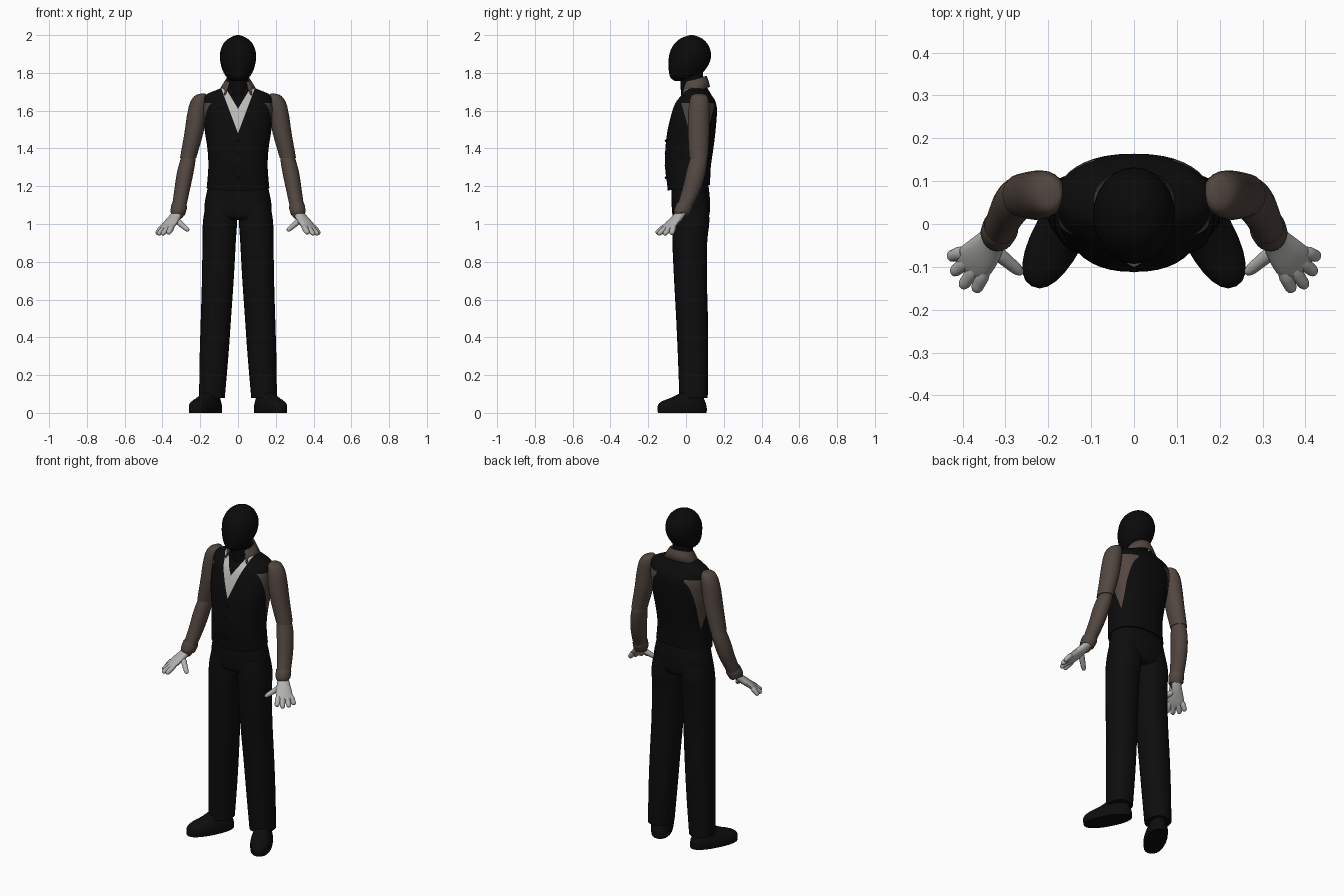
import bpy, bmesh, math
from mathutils import Vector

cube = bpy.data.objects.get("Cube")
if cube:
    bpy.data.objects.remove(cube, do_unlink=True)


def material(name, r, g, b):
    m = bpy.data.materials.new(name)
    m.use_nodes = True
    m.diffuse_color = (r, g, b, 1)
    bsdf = next(n for n in m.node_tree.nodes if n.type == 'BSDF_PRINCIPLED')
    bsdf.inputs["Base Color"].default_value = (r, g, b, 1)
    bsdf.inputs["Roughness"].default_value = 0.8
    return m


SKIN = material("black_skin", .003, .003, .003)
VEST = material("vest_black", .0035, .0035, .0035)
PANTS = material("trouser_black", .004, .004, .004)
SLEEVE = material("brown_shirt", .085, .062, .051)
WHITE = material("white_shirt", .5, .5, .48)
GLOVE = material("glove_grey", .44, .44, .43)
parts = []


def finish(bm, name, mats):
    bmesh.ops.recalc_face_normals(bm, faces=bm.faces)
    me = bpy.data.meshes.new(name)
    bm.to_mesh(me)
    bm.free()
    for m in mats:
        me.materials.append(m)
    ob = bpy.data.objects.new(name, me)
    bpy.context.collection.objects.link(ob)
    parts.append(ob)
    return ob


def spline(rings, steps):
    """Smoothly interpolate between the given rings."""
    out = []
    for i in range(len(rings) - 1):
        p0, p1 = rings[max(i - 1, 0)], rings[i]
        p2, p3 = rings[i + 1], rings[min(i + 2, len(rings) - 1)]
        for k in range(steps):
            t = k / steps
            out.append([b + t * ((c - a) + t * ((2*a - 5*b + 4*c - d) + t * (3*b - a - 3*c + d))) / 2
                        for a, b, c, d in zip(p0, p1, p2, p3)])
    return out + [list(rings[-1])]


def loft(rings, side=1, steps=3, n=24, p=2, turn=0, ref=None):
    """Skin rings of (x, y, z, half width, half depth); ref tilts them along the path."""
    bm = bmesh.new()
    rings = spline(rings, steps)
    mid = [Vector(r[:3]) for r in rings]
    loops = []
    for i, (c, r) in enumerate(zip(mid, rings)):
        u, v = Vector((math.cos(turn), math.sin(turn), 0)), Vector((-math.sin(turn), math.cos(turn), 0))
        if ref:
            t = (mid[min(i + 1, len(mid) - 1)] - mid[max(i - 1, 0)]).normalized()
            u = Vector(ref).cross(t).normalized()
            v = t.cross(u)
        loop = []
        for k in range(n):
            a = math.tau * k / n
            ca, sa = math.cos(a), math.sin(a)
            q = c + u * r[3] * math.copysign(abs(ca) ** (2 / p), ca) \
                  + v * r[4] * math.copysign(abs(sa) ** (2 / p), sa)
            loop.append(bm.verts.new((q.x * side, q.y, q.z)))
        loops.append(loop)
    for a, b in zip(loops, loops[1:]):
        for k in range(n):
            bm.faces.new((a[k], a[k - 1], b[k - 1], b[k]))
    bm.faces.new(loops[0])
    bm.faces.new(loops[-1])
    return bm


# Head and neck
finish(loft([(0, -.01, 1.757, .03, .05), (0, -.011, 1.775, .058, .071), (0, .003, 1.81, .08, .094),
             (0, .017, 1.86, .094, .11), (0, .023, 1.91, .094, .108), (0, .026, 1.955, .077, .087),
             (0, .028, 1.985, .045, .052), (0, .03, 2.0, .008, .01)]), "head", [SKIN])
finish(loft([(0, .035, 1.62, .058, .06), (0, .032, 1.72, .057, .06), (0, .03, 1.82, .055, .06)]),
       "neck", [SKIN])

# Waistcoat with the open shirt front and armholes cut in
bm = loft([(0, .015, 1.19, .166, .112), (0, .01, 1.3, .157, .121), (0, .018, 1.4, .162, .127),
           (0, .03, 1.5, .177, .127), (0, .046, 1.6, .183, .118), (0, .052, 1.65, .181, .103),
           (0, .056, 1.685, .168, .078), (0, .05, 1.715, .1, .066), (0, .045, 1.735, .06, .055)],
          steps=4, n=40, p=2.3)
for v in bm.verts:
    if v.co.z < 1.2:
        v.co.z += .13 * v.co.y


def cut(co, normal, test):
    faces = [f for f in bm.faces if test(f.calc_center_median())]
    geom = set(faces)
    for f in faces:
        geom.update(f.edges)
        geom.update(f.verts)
    bmesh.ops.bisect_plane(bm, geom=list(geom), plane_co=co, plane_no=normal, dist=1e-5)


for s in (1, -1):
    for z0, k in ((1.48, .375), (1.61, .6)):
        cut((0, 0, z0), (s, 0, -k), lambda c: c.y < .03 and c.z > 1.45)
    cut((0, .065, 1.32), (0, s, -.28), lambda c: abs(c.x) > .09 and c.z > 1.3)
for f in bm.faces:
    c = f.calc_center_median()
    if c.y < .03 and abs(c.x) < .6 * (c.z - 1.61):
        f.material_index = 2
    elif c.y < .03 and abs(c.x) < .375 * (c.z - 1.48):
        f.material_index = 1
    elif abs(c.x) > .1 and c.z < 1.64 and abs(c.y - .065) < .28 * (c.z - 1.32):
        f.material_index = 3
finish(bm, "waistcoat", [VEST, WHITE, SKIN, SLEEVE])

# Waistcoat buttons
for i in range(4):
    z = 1.44 - .065 * i
    bm = bmesh.new()
    bmesh.ops.create_uvsphere(bm, u_segments=10, v_segments=6, radius=.007)
    bmesh.ops.translate(bm, verts=bm.verts, vec=(0, -.106, z))
    finish(bm, f"button_{i + 1}", [VEST])

# Folded shirt collar, open at the front
bm = bmesh.new()
profile = [(.06, .062, 1.735), (.064, .067, 1.765), (.08, .076, 1.74), (.104, .086, 1.7)]
rows = []
for j, (rx, ry, z) in enumerate(profile):
    gap = math.radians(48 - 2 * j)
    row = []
    for k in range(25):
        a = -math.pi / 2 + gap + (math.tau - 2 * gap) * k / 24
        y = ry * math.sin(a)
        row.append(bm.verts.new((rx * math.cos(a), .042 + y, z + .3 * y)))
    rows.append(row)
for a, b in zip(rows, rows[1:]):
    for k in range(24):
        bm.faces.new((a[k], a[k + 1], b[k + 1], b[k]))
collar = finish(bm, "collar", [SLEEVE])
collar.modifiers.new("thickness", 'SOLIDIFY').thickness = .008

# Trouser seat
finish(loft([(0, .02, 1.23, .15, .095), (0, .023, 1.17, .165, .1), (0, .026, 1.1, .177, .102),
             (0, .026, 1.04, .165, .095), (0, .026, 1.02, .1, .07)], n=32, p=2.3),
       "trouser_seat", [PANTS])

for side, label in ((1, "left"), (-1, "right")):
    # Trouser leg
    finish(loft([(.088, .024, 1.12, .078, .09), (.095, .026, 1.02, .09, .098), (.1, .02, .9, .088, .092),
                 (.107, .024, .7, .084, .087), (.117, .032, .5, .08, .084), (.127, .037, .3, .076, .08),
                 (.138, .04, .08, .068, .075)], side, p=2.3), label + "_trouser_leg", [PANTS])
    # Shoe with sole
    turn = math.radians(28)
    finish(loft([(.172, -.02, 0, .058, .14), (.172, -.02, .02, .06, .142), (.172, -.02, .045, .058, .138),
                 (.167, -.012, .063, .052, .122), (.155, .01, .083, .044, .09), (.143, .035, .11, .04, .06)],
                side, p=2.3, turn=turn), label + "_shoe", [PANTS])
    # Sleeve with a crease at the elbow, and cuff
    finish(loft([(.185, .07, 1.69, .012, .02), (.197, .07, 1.678, .033, .042), (.208, .07, 1.64, .047, .053),
                 (.22, .068, 1.57, .051, .057), (.234, .067, 1.48, .05, .057), (.264, .067, 1.35, .043, .05)],
                side), label + "_upper_sleeve", [SLEEVE])
    finish(loft([(.262, .067, 1.365, .034, .04), (.265, .066, 1.34, .04, .047), (.28, .052, 1.27, .044, .052),
                 (.296, .028, 1.18, .041, .049), (.315, -.015, 1.075, .037, .04)], side),
           label + "_lower_sleeve", [SLEEVE])
    finish(loft([(.31, -.006, 1.1, .038, .041), (.311, -.008, 1.095, .042, .044), (.319, -.024, 1.06, .04, .042),
                 (.32, -.025, 1.055, .035, .037)], side, steps=2, ref=(0, 1, 0)), label + "_cuff", [SLEEVE])
    # Gloved palm
    up = (0, 0, 1)
    finish(loft([(.312, -.015, 1.075, .026, .022), (.332, -.04, 1.04, .034, .022), (.36, -.075, 1.003, .045, .02),
                 (.382, -.098, .977, .046, .015), (.392, -.108, .966, .036, .008)], side, n=16, ref=up),
           label + "_palm", [GLOVE])
    # Fingers and thumb
    tips = [(.37, -.157, .95), (.402, -.148, .945), (.424, -.115, .944), (.431, -.077, .946)]
    digits = [("finger_%d" % (i + 1), Vector((.373, -.088, .988)) + Vector((.74, .67, 0)) * (.022 * i - .033),
               Vector(tip)) for i, tip in enumerate(tips)]
    digits.append(("thumb", Vector((.338, -.052, 1.03)), Vector((.262, -.115, .965))))
    for name, a, b in digits:
        rings = [(*a.lerp(b, t), .015 * w, .014 * w)
                 for t, w in ((0, .9), (.3, 1.1), (.6, 1), (.85, .9), (.97, .6), (1.02, .15))]
        finish(loft(rings, side, steps=2, n=10, ref=up), label + "_" + name, [GLOVE])

# Smooth shading with sharp creases kept
bpy.ops.object.select_all(action='DESELECT')
for ob in parts:
    ob.select_set(True)
bpy.context.view_layer.objects.active = parts[0]
bpy.ops.object.shade_smooth_by_angle(angle=math.radians(40))
